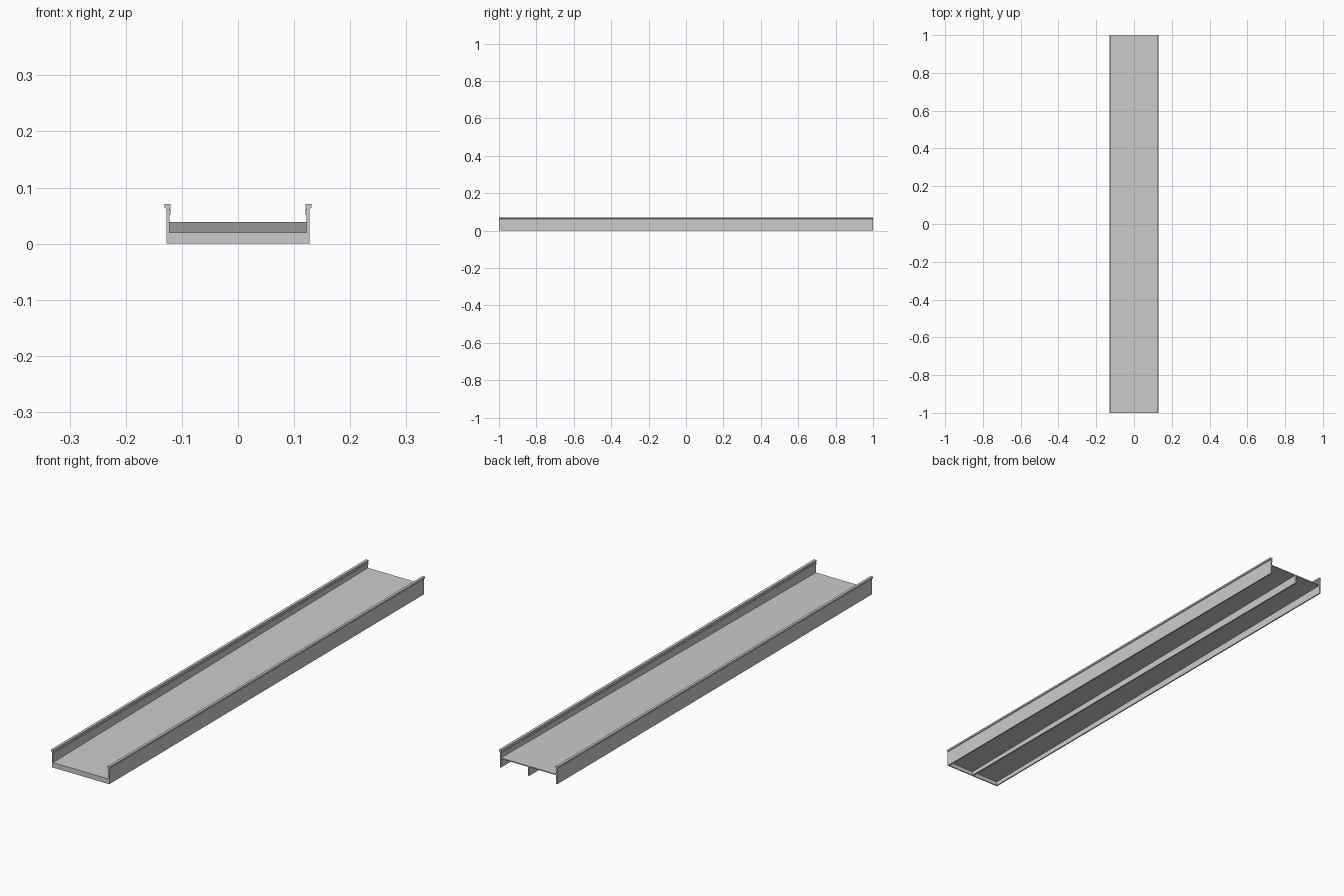
import bpy, bmesh

if "Cube" in bpy.data.objects:
    bpy.data.objects.remove(bpy.data.objects["Cube"])

def prism(name, points, axis, start, end):
    """Extrude a 2D profile along x (points are y,z) or y (points are x,z)."""
    def place(p, t):
        return (t, p[0], p[1]) if axis == 'x' else (p[0], t, p[1])
    bm = bmesh.new()
    a = [bm.verts.new(place(p, start)) for p in points]
    b = [bm.verts.new(place(p, end)) for p in points]
    bm.faces.new(a)
    bm.faces.new(b)
    n = len(points)
    for i in range(n):
        bm.faces.new((a[i], a[(i + 1) % n], b[(i + 1) % n], b[i]))
    bmesh.ops.recalc_face_normals(bm, faces=bm.faces)
    mesh = bpy.data.meshes.new(name)
    bm.to_mesh(mesh)
    bm.free()
    obj = bpy.data.objects.new(name, mesh)
    bpy.context.collection.objects.link(obj)
    return obj

# Side wall section: thin web, small inner lip, wider top rail
wall = [(0.1277, 0), (0.1277, 0.062), (0.131, 0.064), (0.131, 0.071),
        (0.1205, 0.071), (0.1205, 0.064), (0.1225, 0.062), (0.1225, 0.059),
        (0.1207, 0.058), (0.1207, 0.053), (0.1225, 0.052), (0.1225, 0)]

for label, s in (("right", 1), ("left", -1)):
    section = [(s * x, z) for x, z in wall]
    # Each wall is two lengths meeting at the middle
    prism(label + "_wall_front", section, 'y', -1, 0)
    prism(label + "_wall_back", section, 'y', 0, 1)
    # Small joint clip under the inner lip
    clip = [(s * x, z) for x, z in
            ((0.1225, 0.052), (0.1207, 0.052), (0.1207, 0.063), (0.1225, 0.063))]
    prism(label + "_joint_clip", clip, 'y', -0.004, 0.004)

# Floor sloping up from front to back
prism("sloped_floor", [(-1, 0.016), (-1, 0.02), (1, 0.039), (1, 0.035)],
      'x', -0.1225, 0.1225)

# Closed front end below the floor
prism("front_plate", [(-1, 0), (-1, 0.02), (-0.995, 0.02), (-0.995, 0)],
      'x', -0.1225, 0.1225)

# Tapered centre rib carrying the floor
prism("centre_rib", [(-0.995, 0), (-0.995, 0.0165), (1, 0.0355), (1, 0)],
      'x', -0.003, 0.003)
